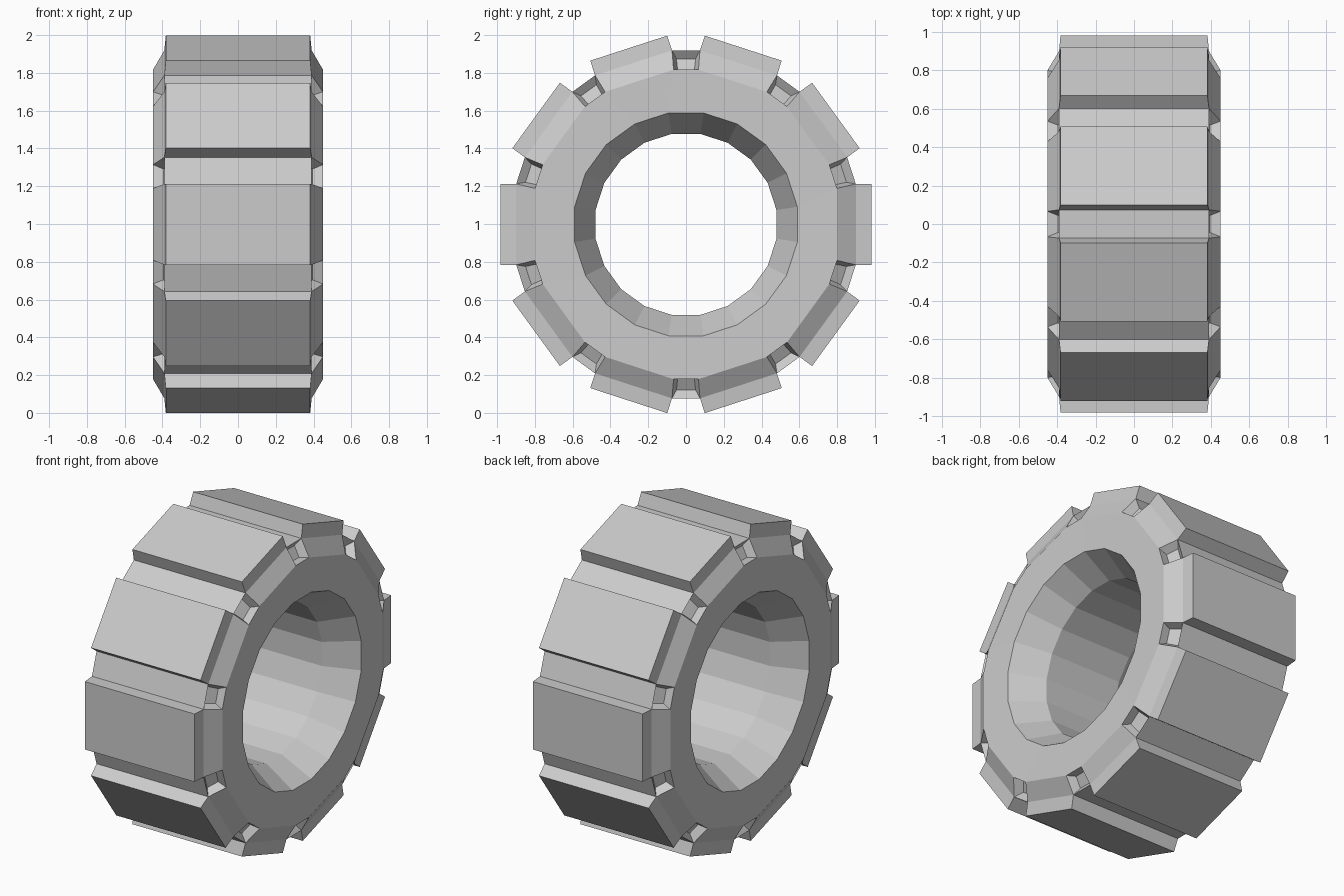
import bpy, bmesh, math

if "Cube" in bpy.data.objects:
    bpy.data.objects.remove(bpy.data.objects["Cube"])

LUGS = 10
STEP = 2 * math.pi / LUGS

# closed cross-section: (x, radius, half angle of the lug facet in degrees)
half = [(0.39, 0.924, 13.4), (0.45, 0.822, 13.4), (0.447, 0.597, 9), (0.25, 0.485, 9)]
profile = half + [(-x, r, a) for x, r, a in reversed(half)]


def ring(bm, x, r, half_deg):
    verts = []
    for i in range(LUGS):
        for s in (-1, 1):
            t = i * STEP + s * math.radians(half_deg)
            verts.append(bm.verts.new((x, r * math.cos(t), 0.998 + r * math.sin(t))))
    return verts


bm = bmesh.new()
rings = [ring(bm, *p) for p in profile]
n, count = 2 * LUGS, len(rings)
lugs, pits = [], []

# loft the tyre body, remembering tread blocks and shoulder notches
for k in range(count):
    a, b = rings[k], rings[(k + 1) % count]
    for i in range(n):
        j = (i + 1) % n
        f = bm.faces.new((a[i], a[j], b[j], b[i]))
        if k == count - 1 and i % 2 == 0:
            lugs.append(f)
        if k in (0, count - 2) and i % 2 == 1:
            pits.append(f)
bmesh.ops.recalc_face_normals(bm, faces=bm.faces[:])
bm.normal_update()

# raised tread blocks
bmesh.ops.inset_individual(bm, faces=lugs, thickness=0.0, depth=0.082)
for f in lugs:
    for v in f.verts:
        v.co.x *= 0.98

# small tapered notches on both shoulders, between the blocks
bm.normal_update()
bmesh.ops.inset_individual(bm, faces=pits, thickness=0.032, depth=-0.05)

mesh = bpy.data.meshes.new("tyre")
bm.to_mesh(mesh)
bm.free()
tyre = bpy.data.objects.new("tyre", mesh)
bpy.context.collection.objects.link(tyre)
